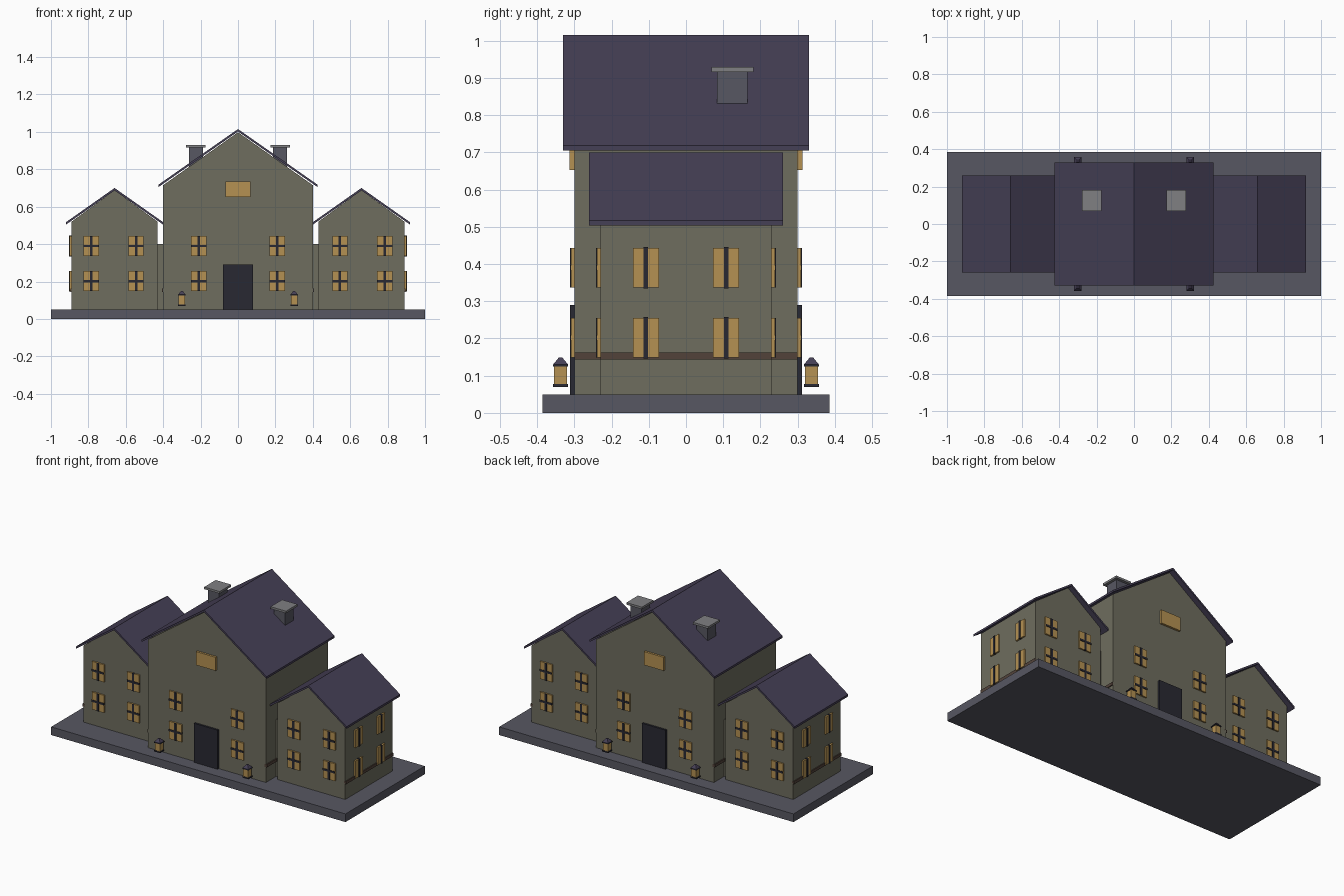
import bpy
import bmesh
from math import pi

cube = bpy.data.objects.get("Cube")
if cube:
    bpy.data.objects.remove(cube)


def material(name, r, g, b):
    m = bpy.data.materials.new(name)
    m.use_nodes = True
    m.diffuse_color = (r, g, b, 1)
    m.node_tree.nodes["Principled BSDF"].inputs["Base Color"].default_value = (r, g, b, 1)
    return m


WALL = material("olive_stone", 0.158, 0.153, 0.113)
ROOF = material("purple_slate", 0.060, 0.050, 0.092)
STONE = material("grey_stone", 0.096, 0.096, 0.122)
CAP = material("light_grey", 0.215, 0.215, 0.225)
GLOW = material("amber_glass", 0.46, 0.285, 0.085)
DARK = material("dark_iron", 0.022, 0.022, 0.032)
BROWN = material("brown_trim", 0.085, 0.055, 0.042)


def finish(name, bm, mat):
    bmesh.ops.recalc_face_normals(bm, faces=bm.faces)
    mesh = bpy.data.meshes.new(name)
    bm.to_mesh(mesh)
    bm.free()
    mesh.materials.append(mat)
    obj = bpy.data.objects.new(name, mesh)
    bpy.context.collection.objects.link(obj)
    return obj


def box(name, mat, x, y, z):
    """Box from (low, high) pairs along each axis."""
    bm = bmesh.new()
    bmesh.ops.create_cube(bm, size=1)
    for v in bm.verts:
        v.co = [p[0] if c < 0 else p[1] for c, p in zip(v.co, (x, y, z))]
    return finish(name, bm, mat)


def span(centre, size):
    return (centre - size / 2, centre + size / 2)


def extrude(name, mat, profile, half_depth):
    """Extrude an x-z outline along y."""
    bm = bmesh.new()
    face = bm.faces.new([bm.verts.new((x, -half_depth, z)) for x, z in profile])
    moved = bmesh.ops.extrude_face_region(bm, geom=[face])["geom"]
    verts = [g for g in moved if isinstance(g, bmesh.types.BMVert)]
    bmesh.ops.translate(bm, verts=verts, vec=(0, 2 * half_depth, 0))
    return finish(name, bm, mat)


def gabled_house(name, cx, half, depth, eave, apex):
    extrude(name + "_walls", WALL,
            [(cx - half, BASE), (cx + half, BASE), (cx + half, eave),
             (cx, apex), (cx - half, eave)], depth)


def gabled_roof(name, cx, half, depth, eave, ridge, thick=0.013):
    extrude(name + "_roof", ROOF,
            [(cx - half, eave), (cx, ridge), (cx + half, eave),
             (cx + half, eave - thick), (cx, ridge - thick),
             (cx - half, eave - thick)], depth)


def facade_window(name, x, wall, side, z, width):
    """Pane with crossed bars on a front or back wall."""
    def layer(part, mat, w, h, out):
        box(name + part, mat, span(x, w), sorted((side * wall, side * (wall + out))), span(z, h))
    layer("_pane", GLOW, width, 0.107, 0.009)
    layer("_upright_bar", DARK, 0.014, 0.107, 0.012)
    layer("_cross_bar", DARK, width, 0.012, 0.012)


BASE = 0.05
LEVELS = {"lower": 0.202, "upper": 0.39}

# Plinth and main hall
box("plinth", STONE, (-1, 1), (-0.385, 0.385), (0, BASE))
gabled_house("hall", 0, 0.4, 0.3, 0.715, 0.998)
gabled_roof("hall", 0, 0.425, 0.33, 0.718, 1.015)

# Wings, links, trim, side windows and chimneys on both sides
for sx, label in ((1, "left"), (-1, "right")):
    def xs(a, b):
        return sorted((sx * a, sx * b))

    gabled_house(label + "_wing", sx * 0.66, 0.23, 0.23, 0.52, 0.688)
    gabled_roof(label + "_wing", sx * 0.66, 0.26, 0.26, 0.517, 0.70)
    box(label + "_link", WALL, xs(0.39, 0.44), (-0.2, 0.2), (BASE, 0.4))
    box(label + "_hall_trim", BROWN, xs(0.39, 0.406), (-0.3, 0.3), (0.144, 0.162))
    box(label + "_wing_trim", BROWN, xs(0.88, 0.895), (-0.23, 0.23), (0.144, 0.162))
    for level, z in LEVELS.items():
        for sy, end in ((-1, "front"), (1, "back")):
            name = f"{label}_{end}_{level}_side_window"
            y = sy * 0.108
            box(name + "_pane", GLOW, xs(0.88, 0.900), span(y, 0.07), span(z, 0.107))
            box(name + "_bar", DARK, xs(0.88, 0.904), span(y, 0.012), span(z, 0.111))
    box(label + "_chimney", STONE, xs(0.187, 0.262), (0.083, 0.165), (0.78, 0.916))
    box(label + "_chimney_cap", CAP, xs(0.173, 0.278), (0.069, 0.181), (0.916, 0.929))

# Doors, gable panels, windows and lanterns on both fronts
for sy, end in ((-1, "front"), (1, "back")):
    def ys(a, b):
        return sorted((sy * a, sy * b))

    box(end + "_door", DARK, (-0.08, 0.08), ys(0.29, 0.312), (BASE, 0.29))
    box(end + "_gable_panel", GLOW, (-0.067, 0.067), ys(0.29, 0.313), (0.652, 0.735))
    for sx, label in ((1, "left"), (-1, "right")):
        for level, z in LEVELS.items():
            name = f"{end}_{label}_{level}"
            facade_window(name + "_hall_window", sx * 0.21, 0.3, sy, z, 0.085)
            facade_window(name + "_inner_window", sx * 0.545, 0.23, sy, z, 0.082)
            facade_window(name + "_outer_window", sx * 0.785, 0.23, sy, z, 0.082)
        x, y, name = sx * 0.3, sy * 0.337, f"{end}_{label}_lantern"
        box(name + "_foot", DARK, span(x, 0.04), span(y, 0.04), (0.07, 0.078))
        box(name + "_glass", GLOW, span(x, 0.034), span(y, 0.034), (0.078, 0.125))
        box(name + "_rim", DARK, span(x, 0.041), span(y, 0.041), (0.124, 0.13))
        # Four-sided tapering lantern roof
        bm = bmesh.new()
        bmesh.ops.create_cone(bm, cap_ends=True, segments=4, radius1=0.029,
                              radius2=0.007, depth=0.019)
        roof = finish(name + "_roof", bm, ROOF)
        roof.location = (x, y, 0.139)
        roof.rotation_euler.z = pi / 4
